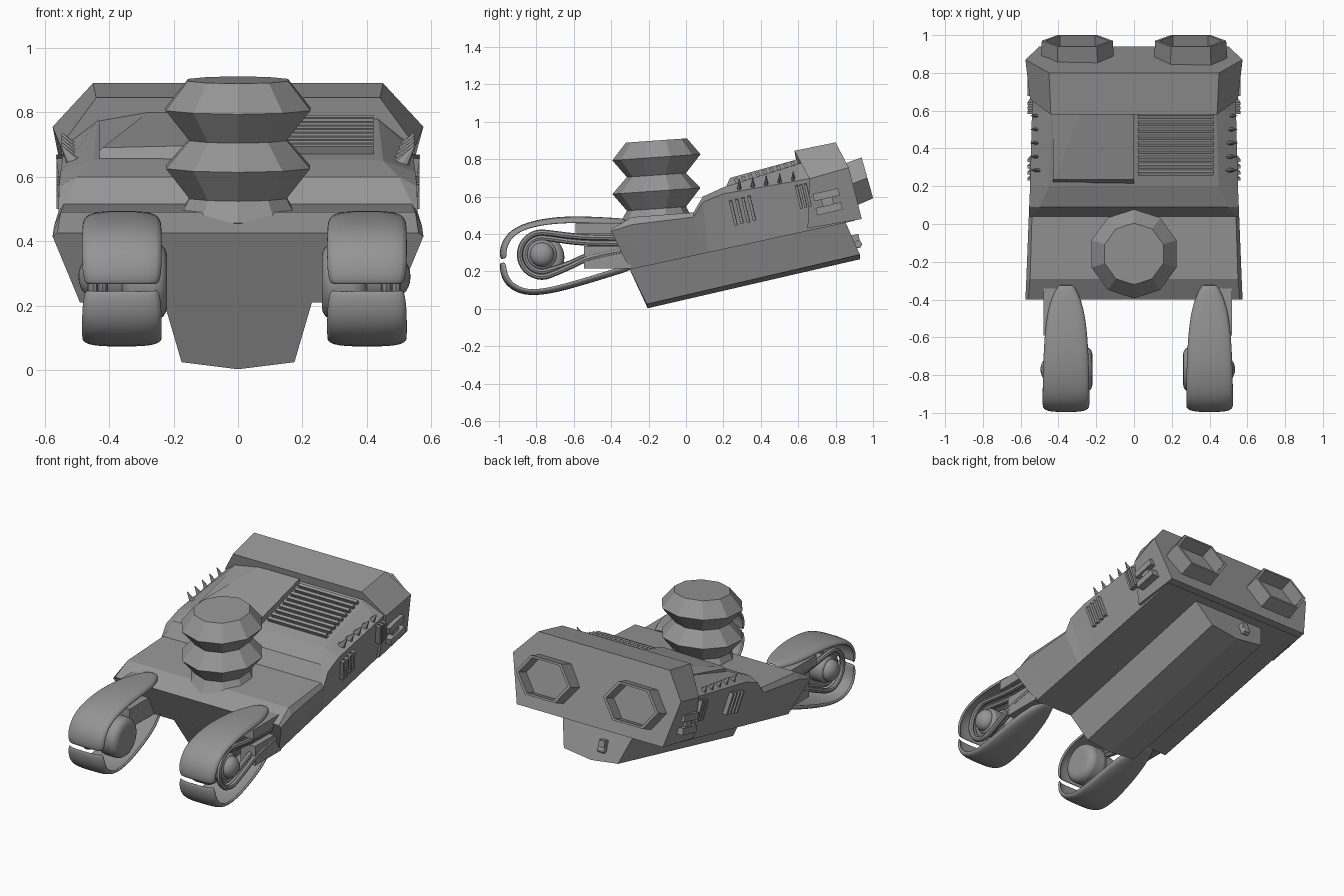
import bpy, bmesh, math
from mathutils import Vector

cube = bpy.data.objects.get("Cube")
if cube:
    bpy.data.objects.remove(cube, do_unlink=True)

grey = bpy.data.materials.new("mid_grey")
grey.use_nodes = True
grey.diffuse_color = (0.3, 0.3, 0.3, 1)
grey.node_tree.nodes["Principled BSDF"].inputs["Base Color"].default_value = (0.3, 0.3, 0.3, 1)

TILT = math.radians(13)
SIDES = (("right", -1), ("left", 1))


def activate(ob):
    bpy.ops.object.select_all(action='DESELECT')
    ob.select_set(True)
    bpy.context.view_layer.objects.active = ob


def finish(name, ob, smooth=False):
    ob.name = name
    ob.data.materials.clear()
    ob.data.materials.append(grey)
    if smooth:
        activate(ob)
        bpy.ops.object.shade_smooth_by_angle(angle=math.radians(40))
    return ob


def mesh_object(name, bm, smooth=False):
    bmesh.ops.recalc_face_normals(bm, faces=bm.faces)
    me = bpy.data.meshes.new(name)
    bm.to_mesh(me)
    bm.free()
    ob = bpy.data.objects.new(name, me)
    bpy.context.collection.objects.link(ob)
    return finish(name, ob, smooth)


def loft(name, rows, closed=True, smooth=False):
    """Skin equal rows of points; closed rows are capped at both ends."""
    bm = bmesh.new()
    rings = [[bm.verts.new(p) for p in row] for row in rows]
    n = len(rings[0])
    for a, b in zip(rings, rings[1:]):
        for i in range(n if closed else n - 1):
            j = (i + 1) % n
            bm.faces.new((a[i], a[j], b[j], b[i]))
    if closed:
        bm.faces.new(rings[0])
        bm.faces.new(rings[-1][::-1])
    return mesh_object(name, bm, smooth)


def mirrored(half):
    return half + [(-x, y, z) for x, y, z in reversed(half) if x > 0]


def box(name, loc, size, tilt=0.0, lean=0.0):
    bpy.ops.mesh.primitive_cube_add(size=1, location=loc, rotation=(tilt, lean, 0))
    ob = bpy.context.object
    ob.scale = size
    return finish(name, ob)


def ball(name, loc, size):
    bpy.ops.mesh.primitive_uv_sphere_add(segments=24, ring_count=12, radius=1, location=loc)
    ob = bpy.context.object
    ob.scale = size
    return finish(name, ob, True)


def drum(name, loc, radius, depth, bevel):
    bpy.ops.mesh.primitive_cylinder_add(vertices=32, radius=radius, depth=depth,
                                        location=loc, rotation=(0, math.pi / 2, 0))
    ob = bpy.context.object
    mod = ob.modifiers.new("round", 'BEVEL')
    mod.width, mod.segments = bevel, 4
    return finish(name, ob, True)


# Main hull: top y, top z, top width, shoulder z, shoulder width, bottom y
stations = [(-.40, .425, .56, .415, .575, -.30),
            (-.29, .49, .55, .45, .57, -.22),
            (.04, .515, .54, .49, .557, .08),
            (.09, .60, .50, .57, .555, .12),
            (.20, .65, .45, .615, .55, .22),
            (.60, .775, .435, .685, .54, .62),
            (.78, .82, .42, .72, .53, .90)]
loft("hull", [mirrored([(wt, y, z), (ws, y, zs), (.49, yb, .275 + .217 * yb)])
              for y, z, wt, zs, ws, yb in stations])

# Keel below the hull, with a small pin at its back
loft("keel", [mirrored([(.235, -.31, .23), (.175, -.21, .025), (0, -.205, .003)]),
              mirrored([(.25, .85, .47), (.185, .93, .29), (0, .93, .265)])])
box("keel_pin_base", (-.07, .9, .36), (.04, .06, .07), TILT)
drum("keel_pin", (-.07, .92, .345), .02, .045, .005)

# Rear block with two open hexagonal nozzles
loft("rear_block", [mirrored([(.44, .58, .845), (.55, .66, .695), (.51, .65, .43)]),
                    mirrored([(.45, .80, .89), (.575, .87, .755), (.50, .94, .48)])])


def hexagon(cx, y, z, k):
    up = Vector((0, -.27, .96))
    flat = [(-.19, 0), (-.105, .115), (.105, .115), (.19, 0), (.105, -.115), (-.105, -.115)]
    return [Vector((cx, y, z)) + Vector((u * k, 0, 0)) + up * (v * k) for u, v in flat]


for side, s in SIDES:
    cx = s * .3
    loft(side + "_nozzle", [hexagon(cx, .83, .645, 1.03), hexagon(cx, .97, .70, .99),
                            hexagon(cx, .97, .70, .88), hexagon(cx, .895, .67, .88)])

# Deck details: creased raised panel on one half, louvres on the other
loft("deck_panel", [[(-.43, .2, .62), (-.43, .235, .68), (-.42, .235, .69),
                     (0, .235, .70), (0, .2, .62)],
                    [(-.43, .6, .74), (-.43, .6, .775), (-.28, .6, .80),
                     (0, .6, .80), (0, .6, .74)]])
for i in range(9):
    y = .275 + .0375 * i
    box(f"louvre_{i + 1}", (.22, y, .677 + (y - .275) * .3), (.4, .018, .045), TILT * 2)

# Ribbed neck with ten sides
profile = [(.15, .42), (.195, .47), (.158, .535), (.235, .63),
           (.158, .715), (.236, .81), (.163, .90)]
rows = []
for r, z in profile:
    ring = []
    for i in range(10):
        a = math.pi / 2 + i * math.tau / 10
        dy = r * math.sin(a)
        ring.append((r * math.cos(a), -.158 + dy, z + dy * .07))
    rows.append(ring)
loft("ribbed_neck", rows)

# Side details: spikes, slanted vents and a bracket
for side, s in SIDES:
    for i in range(5):
        bpy.ops.mesh.primitive_cone_add(vertices=8, radius1=1, radius2=.1, depth=2,
                                        location=(s * .522, .285 + .072 * i, .66 + .01 * i),
                                        rotation=(0, s * math.radians(35), 0))
        spike = bpy.context.object
        spike.scale = (.03, .016, .042)
        finish(f"{side}_spike_{i + 1}", spike)
    for i in range(4):
        box(f"{side}_front_vent_{i + 1}", (s * .528, .252 + .033 * i, .515 + .008 * i),
            (.045, .016, .135), TILT, s * .2)
    for i in range(3):
        box(f"{side}_rear_vent_{i + 1}", (s * .53, .603 + .024 * i, .6 + .005 * i),
            (.05, .014, .125), TILT, s * .15)
    for label, z, y in (("upper", .61, .75), ("lower", .535, .765)):
        box(f"{side}_bracket_{label}", (s * .528, y, z), (.07, .14, .04), TILT)
    box(side + "_bracket_link", (s * .525, .757, .57), (.05, .06, .1), TILT)


# Toes: curved shells around a wheel, held by looped tubes
def shell(name, cx, path, tuck):
    widths = (.035, .085, .108, .117, .12, .12, .12, .112)
    rows = []
    for (y, z), w in zip(path, widths):
        inward = (Vector((0, -.7, .29)) - Vector((0, y, z)))
        inward = Vector((0, 0, tuck)) if y > -.7 else inward.normalized()
        rows.append([Vector((cx + u * w, y, z)) + inward * d
                     for u, d in ((-1, .028), (-.94, .006), (-.5, 0), (0, 0),
                                  (.5, 0), (.94, .006), (1, .028))])
    ob = loft(name, rows, closed=False, smooth=True)
    solid = ob.modifiers.new("thickness", 'SOLIDIFY')
    solid.thickness, solid.offset = .016, 0
    sub = ob.modifiers.new("rounding", 'SUBSURF')
    sub.levels = sub.render_levels = 2
    for p in ob.data.polygons:
        p.use_smooth = True


def tube(name, x, r, gap):
    cy, cz = -.77, .29
    pts = [(-.3, .35 + gap), (-.5, .35 + gap), (-.62, .36 + gap)]
    pts += [(cy + r * math.cos(a), cz + r * math.sin(a))
            for a in (math.radians(75 + 21 * k) for k in range(11))]
    pts += [(-.62, .24 - gap * .5), (-.5, .30 - gap * .5), (-.3, .33 - gap * .5)]
    cu = bpy.data.curves.new(name, 'CURVE')
    cu.dimensions = '3D'
    cu.bevel_depth, cu.bevel_resolution = .016, 2
    sp = cu.splines.new('NURBS')
    sp.points.add(len(pts) - 1)
    for p, (y, z) in zip(sp.points, pts):
        p.co = (x, y, z, 1)
    sp.use_endpoint_u, sp.order_u, sp.resolution_u = True, 3, 4
    ob = bpy.data.objects.new(name, cu)
    bpy.context.collection.objects.link(ob)
    activate(ob)
    bpy.ops.object.convert(target='MESH')
    finish(name, bpy.context.object, True)


upper = [(-.32, .475), (-.42, .48), (-.56, .488), (-.73, .483),
         (-.89, .445), (-.965, .385), (-.99, .315), (-.985, .265)]
lower = [(-.29, .215), (-.42, .175), (-.6, .12), (-.75, .082),
         (-.87, .078), (-.95, .12), (-.985, .18), (-.99, .248)]
for side, s in SIDES:
    cx = -.36 if s < 0 else .4
    shell(side + "_upper_toe_shell", cx, upper, -1)
    shell(side + "_lower_toe_shell", cx, lower, 1)
    drum(side + "_toe_wheel", (cx - s * .07, -.77, .275), .12, .14, .04)
    drum(side + "_toe_axle", (cx + s * .035, -.77, .29), .08, .1, .02)
    ball(side + "_toe_hub", (cx + s * .085, -.77, .29), (.05, .065, .065))
    tube(side + "_outer_tube", cx + s * .09, .12, .03)
    tube(side + "_inner_tube", cx + s * .06, .092, 0)
    box(side + "_upper_strut", (cx + s * .07, -.45, .43), (.1, .28, .06))
    box(side + "_lower_strut", (cx + s * .05, -.42, .275), (.1, .25, .12))
